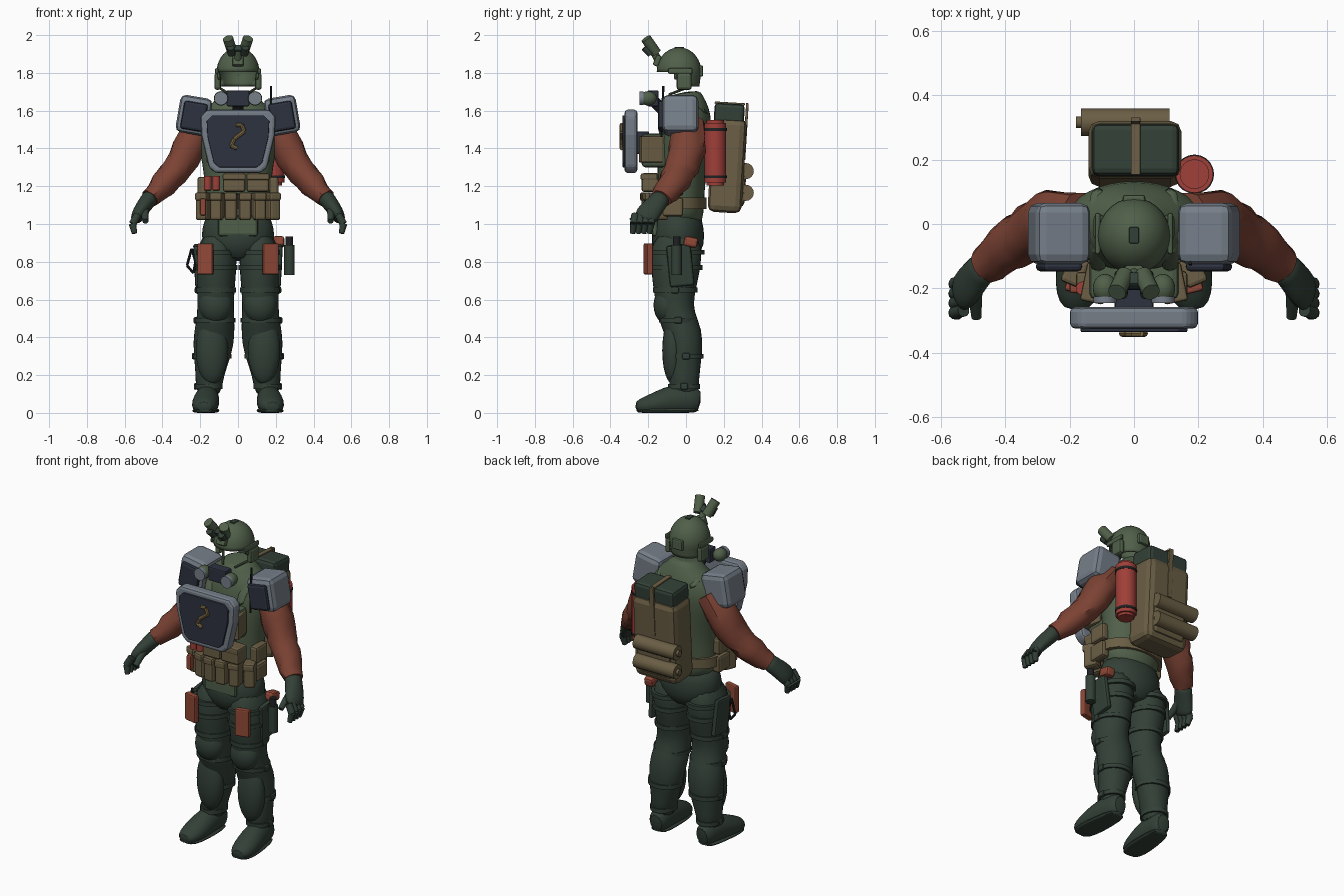
import bpy, bmesh, math, random
from mathutils import Vector, Matrix, Euler

random.seed(4)
if "Cube" in bpy.data.objects:
    bpy.data.objects.remove(bpy.data.objects["Cube"], do_unlink=True)

def material(name, *rgb):
    mat = bpy.data.materials.new(name)
    mat.use_nodes = True
    mat.diffuse_color = (*rgb, 1)
    mat.node_tree.nodes["Principled BSDF"].inputs["Base Color"].default_value = (*rgb, 1)
    return mat

dark_green = material("dark green", .032, .051, .038)
field_green = material("field green", .08, .115, .067)
canvas_tan = material("canvas tan", .145, .112, .058)
brick = material("brick cloth", .2, .055, .034)
panel_orange = material("panel orange", .28, .065, .037)
bottle_red = material("bottle red", .35, .05, .04)
steel_grey = material("steel grey", .18, .21, .25)
slate = material("dark slate", .026, .032, .05)
brass = material("brass", .21, .15, .06)
black = material("black", .014, .015, .017)

def finish(name, mesh, mat, mirror=False, bevel=0, subdivide=0):
    """Turn a bmesh in world space into an object with its modifiers."""
    bmesh.ops.recalc_face_normals(mesh, faces=mesh.faces)
    data = bpy.data.meshes.new(name)
    mesh.to_mesh(data)
    data.materials.append(mat)
    obj = bpy.data.objects.new(name, data)
    bpy.context.scene.collection.objects.link(obj)
    if bevel:
        modifier = obj.modifiers.new("Bevel", "BEVEL")
        modifier.width, modifier.segments = bevel, 2
    else:
        data.shade_smooth()
        data.set_sharp_from_angle(angle=math.radians(40))
    if subdivide:
        modifier = obj.modifiers.new("Subdivision", "SUBSURF")
        modifier.levels = modifier.render_levels = subdivide
    if mirror:
        obj.modifiers.new("Mirror", "MIRROR")
    return obj

def box(name, center, size, mat, turn=(0, 0, 0), mirror=False, bevel=.008):
    mesh = bmesh.new()
    bmesh.ops.create_cube(mesh, size=1, matrix=Matrix.LocRotScale(Vector(center), Euler(turn), Vector(size)))
    finish(name, mesh, mat, mirror, bevel)

def rod(name, start, end, radius, mat, mirror=False, sides=16, tip=None):
    mesh = bmesh.new()
    start, end = Vector(start), Vector(end)
    place = Matrix.LocRotScale((start + end) / 2, (end - start).to_track_quat("Z", "Y"), None)
    bmesh.ops.create_cone(mesh, cap_ends=True, segments=sides, radius1=radius, radius2=tip or radius,
                          depth=(end - start).length, matrix=place)
    finish(name, mesh, mat, mirror)

def ball(name, center, size, mat):
    mesh = bmesh.new()
    place = Matrix.LocRotScale(Vector(center), None, Vector(size))
    bmesh.ops.create_uvsphere(mesh, u_segments=20, v_segments=12, radius=1, matrix=place)
    finish(name, mesh, mat, mirror=True)

def loft(name, rings, mat, mirror=False, sides=14, guide=(1, 0, 0), fold=0, subdivide=1):
    """Skin elliptical rings (x, y, z, radius along guide, other radius)."""
    mesh = bmesh.new()
    loops, centers = [], [Vector(ring[:3]) for ring in rings]
    for index, ring in enumerate(rings):
        tangent = (centers[min(index + 1, len(rings) - 1)] - centers[max(index - 1, 0)]).normalized()
        across = Vector(guide)
        across = (across - tangent * across.dot(tangent)).normalized()
        other = tangent.cross(across)
        loops.append([])
        for step in range(sides):
            angle = math.tau * step / sides
            point = across * math.cos(angle) * ring[3] + other * math.sin(angle) * ring[4]
            point = centers[index] + point * (1 + random.uniform(-fold, fold))
            point.z = max(point.z, 0)
            loops[-1].append(mesh.verts.new(point))
    for low, high in zip(loops, loops[1:]):
        for step in range(sides):
            after = (step + 1) % sides
            mesh.faces.new((low[step], low[after], high[after], high[step]))
    mesh.faces.new(loops[0])
    mesh.faces.new(loops[-1])
    finish(name, mesh, mat, mirror, subdivide=subdivide)

def band(name, x, y, z, wide, deep, height, mat, mirror=False):
    ends = [(x, y, z + side * height / 2, wide, deep) for side in (-1, 1)]
    loft(name, ends, mat, mirror, sides=20, subdivide=0)

def plate(name, outline, front, back, mat, bevel):
    """Extrude an x-z outline from front to back along y."""
    mesh = bmesh.new()
    near, far = [[mesh.verts.new((x, y, z)) for x, z in outline] for y in (front, back)]
    for index in range(len(outline)):
        mesh.faces.new((near[index - 1], near[index], far[index], far[index - 1]))
    mesh.faces.new(near)
    mesh.faces.new(far)
    finish(name, mesh, mat, bevel=bevel)

# Trousers, boots and leg armour
loft("trouser_seat", [(0, -.03, 1.08, .17, .115), (0, -.04, .98, .195, .14), (0, -.045, .9, .205, .148),
                      (0, -.045, .8, .12, .11)], dark_green)
loft("trouser_leg", [(.105, -.045, .96, .09, .13), (.117, -.05, .82, .113, .143), (.115, -.058, .7, .106, .126),
                     (.117, -.06, .6, .1, .105), (.118, -.05, .51, .1, .1), (.125, -.01, .42, .111, .1),
                     (.135, 0, .32, .104, .092), (.15, -.01, .2, .074, .08), (.158, -.01, .08, .07, .085)],
     dark_green, True, fold=.035)
loft("boot", [(.155, .08, .06, .045, .06), (.158, .03, .07, .06, .08), (.165, -.07, .07, .068, .085),
              (.172, -.15, .05, .075, .065), (.178, -.22, .035, .068, .05), (.18, -.27, .03, .04, .03)], dark_green, True)
loft("boot_sole", [(.155, .075, .012, .055, .02), (.165, -.07, .012, .07, .02), (.175, -.2, .012, .076, .02),
                   (.18, -.265, .012, .045, .018)], dark_green, True)
ball("knee_pad", (.118, -.1, .57), (.09, .072, .1), dark_green)
ball("shin_guard", (.138, -.068, .33), (.085, .058, .18), dark_green)
for height, wide, deep, x, y in [(.85, .115, .146, .115, -.048), (.77, .113, .14, .115, -.052), (.65, .107, .118, .117, -.058),
                                 (.49, .108, .1, .122, -.042), (.3, .102, .093, .137, 0), (.14, .074, .085, .155, -.01)]:
    band("leg_strap", x, y, height, wide, deep, .025, dark_green, True)
    box("strap_buckle", (x + wide - .005, y, height), (.02, .04, .035), dark_green, mirror=True)
box("thigh_plate", (.217, -.03, .78), (.03, .13, .22), dark_green, (.1, .05, 0), True, .012)
box("thigh_panel", (.172, -.2, .815), (.085, .033, .165), panel_orange, (0, 0, .25), True)
rod("holster_bottle", (.272, -.05, .73), (.272, -.05, .89), .028, dark_green)
rod("bottle_cap", (.272, -.05, .89), (.272, -.05, .935), .02, black)
box("hip_pouch", (.215, .025, .905), (.06, .075, .055), panel_orange, (-.2, 0, 0), bevel=.015)
ring = [(-.235, .74), (-.27, .78), (-.245, .87), (-.225, .8)]
for index in range(4):
    (x, z), (last_x, last_z) = ring[index], ring[index - 1]
    rod("snap_ring", (last_x, -.09, last_z), (x, -.09, z), .007, black, sides=8)

# Torso, vest and belt
loft("vest", [(0, -.035, .98, .13, .12), (0, -.03, 1.06, .185, .125), (0, -.025, 1.18, .175, .125),
              (0, -.02, 1.32, .19, .135), (0, -.01, 1.44, .22, .142), (0, 0, 1.54, .235, .14),
              (0, .005, 1.62, .17, .12), (0, 0, 1.67, .1, .09), (0, -.005, 1.7, .085, .08)], field_green, sides=18)
box("groin_flap", (0, -.165, .99), (.21, .03, .11), field_green, bevel=.014)
box("chest_carrier", (0, -.17, 1.39), (.28, .13, .18), field_green, bevel=.02)
box("chest_pouch", (.12, -.185, 1.395), (.075, .12, .14), canvas_tan, (0, 0, .2), True)
box("shield_mount", (0, -.23, 1.43), (.12, .07, .12), slate)
band("belt", 0, -.03, 1.11, .198, .138, .06, canvas_tan)
for index in range(6):
    x = (index - 2.5) * .073
    y = -.195 + x * x * 1.6
    box("belt_pouch", (x, y, 1.09), (.064, .085, .14), canvas_tan, (0, 0, x * 2.2), bevel=.014)
    box("pouch_flap", (x, y - .005, 1.145), (.069, .09, .045), canvas_tan, (0, 0, x * 2.2), bevel=.012)
for x in (-.02, .105):
    box("upper_pouch", (x, -.19, 1.22), (.118, .09, .1), canvas_tan, bevel=.012)
    box("upper_pouch_flap", (x, -.195, 1.25), (.122, .09, .035), canvas_tan)
for x in (-.16, -.115):
    rod("shell", (x, -.2, 1.18), (x, -.2, 1.255), .021, bottle_red)
    box("shell_holder", (x, -.175, 1.21), (.04, .05, .07), canvas_tan)
box("tool_pouch", (-.185, -.185, 1.09), (.03, .06, .09), panel_orange)
for height in (1.09, 1.2):
    box("flank_pouch", (.19, -.07, height), (.05, .11, .1), canvas_tan, mirror=True, bevel=.014)
loft("shoulder_strap", [(.11, -.15, 1.48, .03, .01), (.115, -.09, 1.61, .03, .012), (.115, .02, 1.655, .03, .012),
                        (.11, .12, 1.58, .03, .012)], field_green, True, sides=8)

# Sleeves and gloves
loft("sleeve", [(.17, .02, 1.54, .08, .07), (.235, .01, 1.45, .095, .085), (.265, .003, 1.395, .097, .083),
                (.29, -.008, 1.345, .09, .085), (.322, -.024, 1.295, .093, .079), (.345, -.042, 1.265, .08, .078),
                (.37, -.058, 1.238, .086, .07), (.4, -.08, 1.203, .074, .07), (.432, -.105, 1.168, .07, .057),
                (.465, -.13, 1.135, .056, .052)], brick, True, guide=(0, 1, 0), fold=.08, subdivide=0)
loft("glove", [(.455, -.125, 1.15, .055, .05), (.48, -.145, 1.12, .052, .044), (.505, -.178, 1.085, .062, .042),
               (.532, -.21, 1.045, .066, .036), (.542, -.222, 1.015, .056, .028)], dark_green, True, guide=(0, 1, 0))
for index in range(4):
    y = -.178 - index * .03
    knuckle = (.558, y - .008, 1.0)
    rod("finger_base", (.53, y, 1.05), knuckle, .021, dark_green, True, 10)
    rod("finger_tip", knuckle, (.548, y - .016, .95), .02, dark_green, True, 10, .014)
rod("thumb", (.495, -.2, 1.08), (.49, -.29, 1.015), .025, dark_green, True, 10, .016)

# Shoulder housings with dark front panels, and neck lamps
tilt = (0, -.17, 0)
box("shoulder_housing", (.233, -.03, 1.575), (.172, .19, .2), steel_grey, tilt, True, .03)
box("housing_panel", (.233, -.132, 1.57), (.126, .03, .15), slate, tilt, True, .014)
ball("neck_lamp", (.09, -.2, 1.665), (.038, .045, .038), field_green)
rod("lamp_lens", (.09, -.225, 1.665), (.09, -.246, 1.665), .036, steel_grey, True)
box("lamp_bracket", (0, -.175, 1.665), (.12, .06, .085), slate)
rod("lamp_arm", (0, -.1, 1.58), (0, -.17, 1.65), .03, black)
rod("antenna", (.175, -.13, 1.46), (.175, -.12, 1.73), .006, black, sides=8)

# Chest shield with inset panel and zigzag bead
half = [(.165, 1.605), (.2, 1.57), (.195, 1.47), (.155, 1.3), (.12, 1.27)]
outline = half + [(-x, z) for x, z in reversed(half)]
plate("chest_shield", outline, -.325, -.258, steel_grey, .016)
plate("shield_panel", [(x * .83, 1.437 + (z - 1.437) * .82) for x, z in outline], -.336, -.32, slate, .004)
curl = [(-.01, 1.525), (.02, 1.525), (.033, 1.49), (-.02, 1.45), (-.037, 1.415), (-.005, 1.4)]
for (x, z), (after_x, after_z) in zip(curl, curl[1:]):
    rod("zigzag_bead", (x, -.34, z), (after_x, -.34, after_z), .011, brass, sides=8)

# Open helmet shell, longer at the back
shell = bmesh.new()
bmesh.ops.create_uvsphere(shell, u_segments=28, v_segments=20, radius=1)
for vert in shell.verts:
    if vert.co.z < 0 and vert.co.xy.length > .01:
        vert.co.xy = vert.co.xy.normalized() * (1 + vert.co.z * .15)
    vert.co = Vector((vert.co.x * .113, vert.co.y * .118 - .037, vert.co.z * .13 + 1.805))

def below_rim(face):
    spot = face.calc_center_median()
    return spot.z < (1.725 if spot.y > .01 else 1.77 if spot.y > -.06 else 1.815)

bmesh.ops.delete(shell, geom=[face for face in shell.faces if below_rim(face)], context="FACES")
finish("helmet", shell, field_green).modifiers.new("Thickness", "SOLIDIFY").thickness = .012
box("helmet_rail", (.113, -.03, 1.81), (.018, .13, .03), field_green, mirror=True)
box("ear_cup", (.108, -.01, 1.755), (.035, .08, .09), field_green, mirror=True, bevel=.014)
rod("chin_strap", (.098, 0, 1.72), (.04, -.09, 1.685), .007, field_green, True, 8)
box("helmet_patch", (0, -.035, 1.932), (.03, .05, .012), dark_green, bevel=.003)
box("battery_box", (0, .078, 1.81), (.07, .025, .06), field_green)
box("brow_mount", (0, -.152, 1.865), (.06, .03, .06), field_green, (-.4, 0, 0))

# Raised night goggles
rod("goggle_arm", (0, -.15, 1.87), (0, -.175, 1.925), .02, field_green)
box("goggle_bridge", (0, -.175, 1.925), (.08, .045, .035), dark_green, (-.5, 0, 0))
rod("goggle_tube", (.028, -.158, 1.905), (.053, -.212, 1.982), .028, field_green, True)
rod("goggle_eyepiece", (.035, -.185, 1.9), (.04, -.22, 1.935), .02, dark_green, True)

# Backpack, bedrolls and bottle
lean = (-.06, 0, 0)
box("pack_body", (.003, .218, 1.31), (.29, .18, .5), canvas_tan, lean, bevel=.035)
box("pack_pocket", (.003, .285, 1.2), (.23, .06, .22), canvas_tan, lean, bevel=.025)
box("pack_lid", (.005, .229, 1.585), (.27, .16, .105), dark_green, lean, bevel=.02)
box("lid_strap", (.005, .232, 1.638), (.03, .16, .012), canvas_tan, lean, bevel=.003)
box("back_strap", (.005, .316, 1.49), (.03, .014, .3), canvas_tan, lean, bevel=.003)
for height in (1.28, 1.165):
    rod("bedroll", (-.165, .316, height), (.11, .316, height), .043, canvas_tan)
    rod("bedroll_core", (-.18, .316, height), (-.16, .316, height), .018, canvas_tan)
rod("red_bottle", (.188, .155, 1.22), (.188, .155, 1.535), .058, bottle_red, sides=24)
rod("bottle_ends", (.188, .155, 1.205), (.188, .155, 1.55), .046, bottle_red, sides=24)
for height in (1.25, 1.5):
    band("bottle_clamp", .188, .155, height, .061, .061, .015, black)
